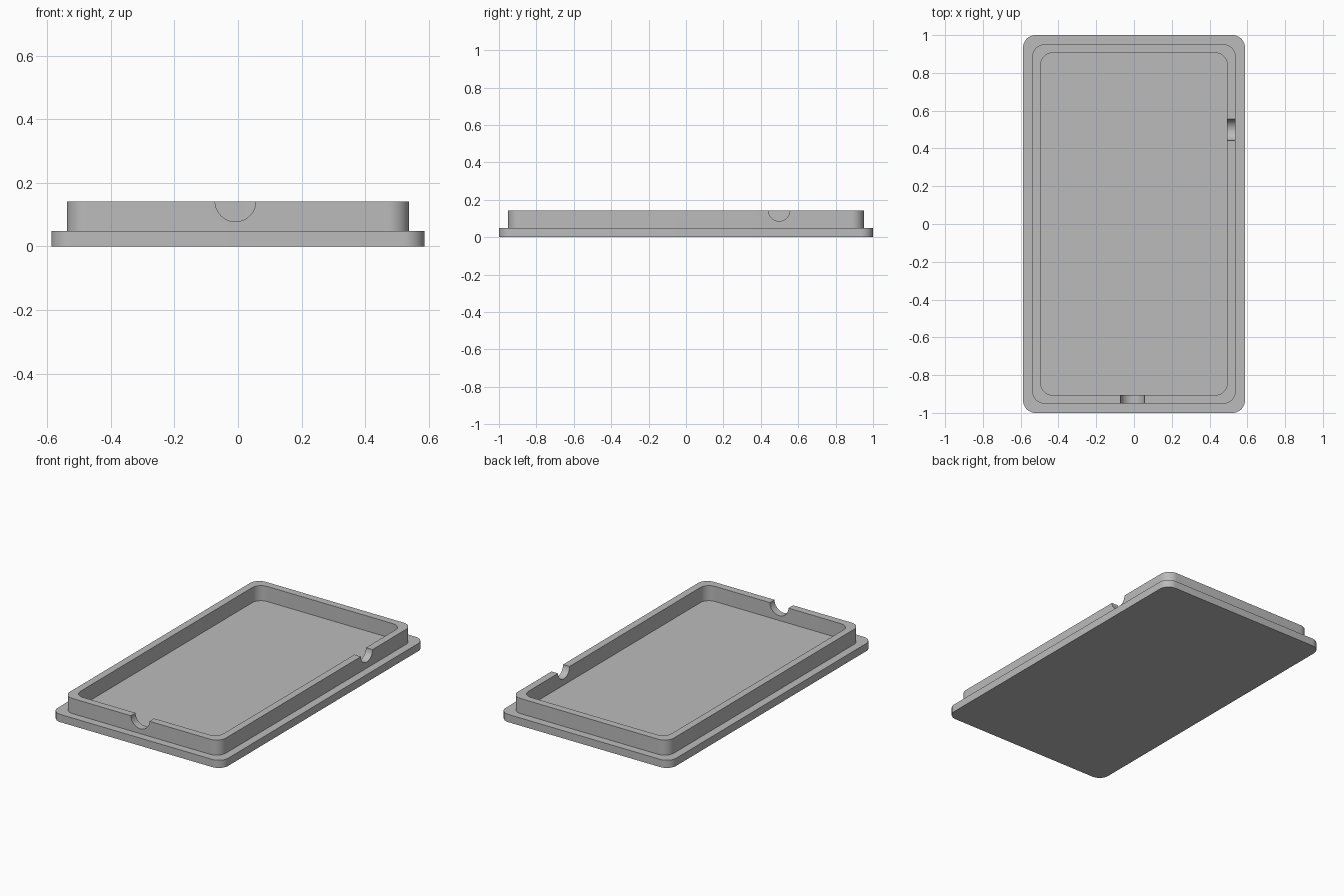
import bpy
import bmesh
from math import sin, cos, pi, radians
from mathutils import Matrix

cube = bpy.data.objects.get("Cube")
if cube:
    bpy.data.objects.remove(cube, do_unlink=True)

# Single grey finish
grey = bpy.data.materials.new("plain grey")
grey.use_nodes = True
colour = (0.5, 0.5, 0.5, 1)
grey.diffuse_color = colour
grey.node_tree.nodes["Principled BSDF"].inputs["Base Color"].default_value = colour

ARC = 12          # segments per rounded corner
BASE_TOP, RIM_TOP = 0.048, 0.142


def make_object(name, bm):
    bmesh.ops.recalc_face_normals(bm, faces=bm.faces)
    mesh = bpy.data.meshes.new(name)
    bm.to_mesh(mesh)
    bm.free()
    obj = bpy.data.objects.new(name, mesh)
    bpy.context.collection.objects.link(obj)
    mesh.materials.append(grey)
    return obj


def ring(bm, hx, hy, r, z):
    """Rounded rectangle of vertices, anticlockwise from the +x side."""
    verts = []
    for k, (sx, sy) in enumerate([(1, 1), (-1, 1), (-1, -1), (1, -1)]):
        for i in range(ARC + 1):
            a = (k + i / ARC) * pi / 2
            verts.append(bm.verts.new((sx * (hx - r) + r * cos(a),
                                       sy * (hy - r) + r * sin(a), z)))
    return verts


def bridge(bm, a, b):
    for i in range(len(a)):
        j = (i + 1) % len(a)
        bm.faces.new((a[i], a[j], b[j], b[i]))


# Tray: stepped base plate, raised rim and sunken floor in one closed skin
bm = bmesh.new()
levels = [(0.587, 1.0, 0.065, 0), (0.587, 1.0, 0.065, BASE_TOP),
          (0.538, 0.951, 0.065, BASE_TOP), (0.538, 0.951, 0.065, RIM_TOP),
          (0.493, 0.905, 0.06, RIM_TOP), (0.493, 0.905, 0.06, BASE_TOP)]
rings = [ring(bm, *level) for level in levels]
for lower, upper in zip(rings, rings[1:]):
    bridge(bm, lower, upper)
bm.faces.new(rings[0])
bm.faces.new(rings[-1])
tray = make_object("tray", bm)


# Round notches through the rim for the front and left sides
def notch(name, location, radius, axis):
    bm = bmesh.new()
    bmesh.ops.create_cone(bm, cap_ends=True, segments=48, radius1=radius,
                          radius2=radius, depth=0.12,
                          matrix=Matrix.Translation(location)
                          @ Matrix.Rotation(radians(90), 4, axis))
    cutter = make_object(name, bm)
    cutter.hide_render = True
    cutter.hide_set(True)
    cut = tray.modifiers.new(name, 'BOOLEAN')
    cut.operation = 'DIFFERENCE'
    cut.solver = 'EXACT'
    cut.object = cutter
    return cutter


cutters = [notch("front_notch_cutter", (-0.008, -0.928, RIM_TOP), 0.064, 'X'),
           notch("side_notch_cutter", (0.515, 0.498, RIM_TOP + 0.001), 0.057, 'Y')]

# Apply the cuts, drop the cutters and smooth the rounded corners
bpy.context.view_layer.objects.active = tray
tray.select_set(True)
for mod in list(tray.modifiers):
    bpy.ops.object.modifier_apply(modifier=mod.name)
for cutter in cutters:
    bpy.data.objects.remove(cutter, do_unlink=True)
bpy.ops.object.shade_smooth_by_angle(angle=radians(30))
